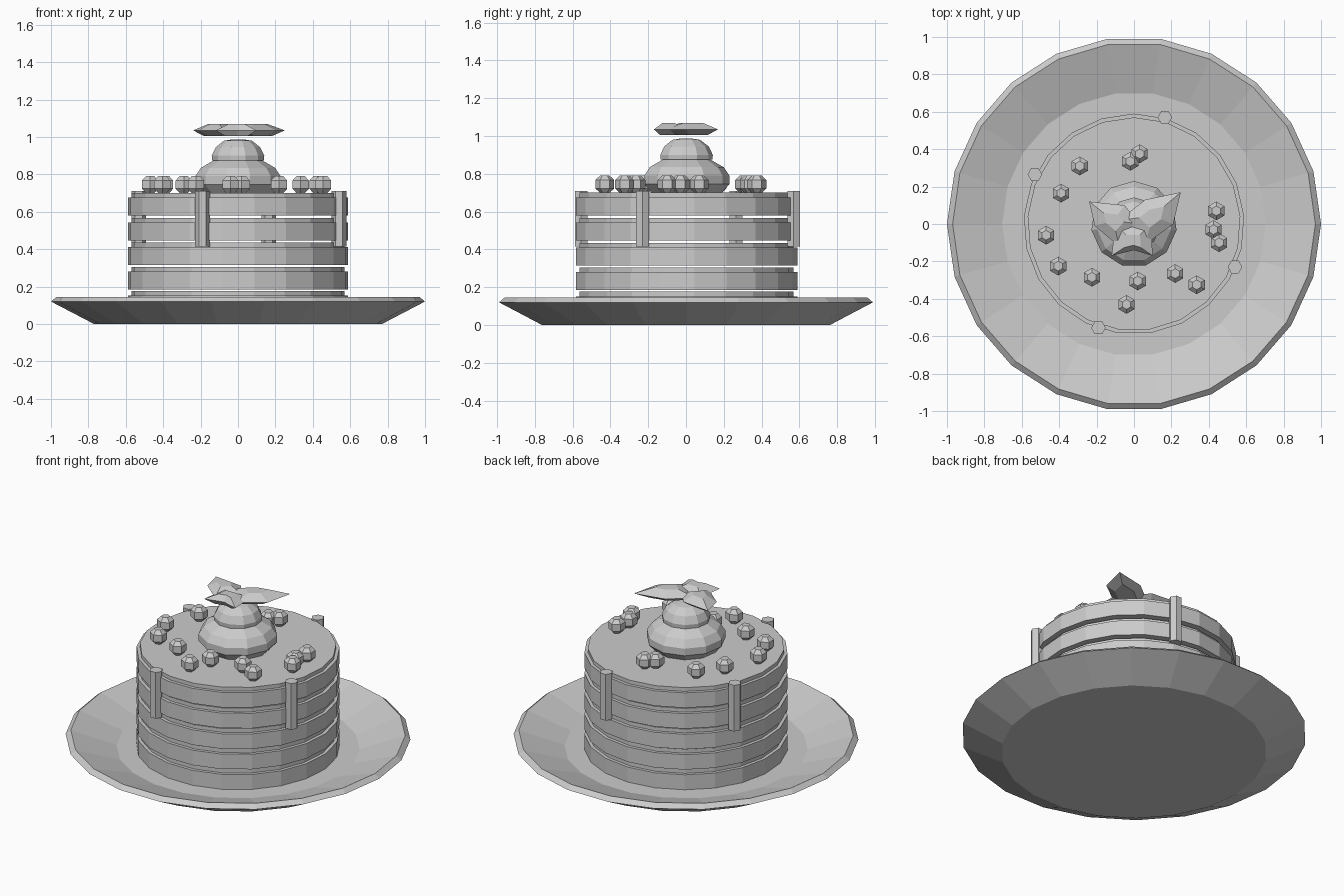
import bpy
from math import sin, cos, pi

cube = bpy.data.objects.get("Cube")
if cube:
    bpy.data.objects.remove(cube, do_unlink=True)

grey = bpy.data.materials.new("plain_grey")
grey.use_nodes = True
COLOUR = (0.6, 0.6, 0.6, 1)
grey.diffuse_color = COLOUR
grey.node_tree.nodes["Principled BSDF"].inputs["Base Color"].default_value = COLOUR


def make(name, verts, faces, loc=(0, 0, 0)):
    mesh = bpy.data.meshes.new(name)
    mesh.from_pydata(verts, [], faces)
    mesh.materials.append(grey)
    obj = bpy.data.objects.new(name, mesh)
    obj.location = loc
    bpy.context.collection.objects.link(obj)
    return obj


def skin(name, rings, loc=(0, 0, 0)):
    """Bridge equal-sized rings from bottom to top and cap both ends."""
    n = len(rings[0])
    faces = [tuple(reversed(range(n)))]
    for k in range(len(rings) - 1):
        a, b = k * n, (k + 1) * n
        for i in range(n):
            j = (i + 1) % n
            faces.append((a + i, a + j, b + j, b + i))
    faces.append(tuple(range((len(rings) - 1) * n, len(rings) * n)))
    return make(name, [v for r in rings for v in r], faces, loc)


def lathe(name, profile, sides, start=0.0, loc=(0, 0, 0)):
    """Turn a (radius, height) profile into a faceted solid."""
    rings = [[(r * cos(start + 2 * pi * i / sides),
               r * sin(start + 2 * pi * i / sides), z)
              for i in range(sides)] for r, z in profile]
    return skin(name, rings, loc)


# Plate with sloped rim and sunken floor
lathe("plate", [(0.77, 0), (1, 0.12), (0.97, 0.145), (0.705, 0.055)], 22)

# Cake layers, each with a thin cream disc on top and an open gap between
for i, top in enumerate((0.176, 0.305, 0.435, 0.567, 0.70)):
    lathe(f"cake_layer_{i + 1}", [(0.59, top - 0.12), (0.59, top - 0.024)], 21, pi / 2)
    lathe(f"cream_disc_{i + 1}", [(0.57, top - 0.024), (0.57, top)], 21, pi / 2)

# Wafer sticks around the side
for i, (x, y) in enumerate([(0.165, 0.57), (-0.53, 0.265), (0.54, -0.23), (-0.19, -0.555)]):
    lathe(f"wafer_stick_{i + 1}", [(0.039, 0.415), (0.039, 0.71)], 6, 0, (x, y, 0))

# Berries scattered over the top
berries = [(-0.29, 0.31), (-0.02, 0.335), (0.03, 0.375), (-0.39, 0.165), (-0.47, -0.06),
           (-0.405, -0.225), (-0.225, -0.285), (-0.04, -0.43), (0.02, -0.305),
           (0.22, -0.265), (0.335, -0.325), (0.44, 0.07), (0.425, -0.03), (0.455, -0.10)]
for i, (x, y) in enumerate(berries):
    lathe(f"berry_{i + 1}", [(0.026, -0.045), (0.05, -0.022), (0.05, 0.022), (0.026, 0.045)],
          6, pi / 2, (x, y, 0.745))

# Two stacked cream dollops
lathe("lower_dollop", [(0.19, 0.70), (0.23, 0.745), (0.23, 0.79), (0.2, 0.835), (0.13, 0.875)],
      11, pi / 2)
lathe("upper_dollop", [(0.14, 0.875), (0.142, 0.9), (0.12, 0.945), (0.075, 0.98), (0.03, 0.987)],
      11, pi / 2)

# Garnish leaves floating above: thin faceted lenses
leaves = {
    "left_leaf": [(0.25, 0.17), (0.06, 0.13), (-0.08, 0.02), (0.06, -0.11), (0.21, 0.0)],
    "right_leaf": [(-0.24, 0.12), (-0.21, -0.01), (-0.08, -0.12), (0.03, 0.0), (-0.05, 0.1)],
    "front_leaf": [(-0.12, -0.17), (0, -0.14), (0.1, -0.17), (0.09, 0), (-0.1, 0)],
}
for name, outline in leaves.items():
    if name == "left_leaf":
        outline = outline[:]
    cx = sum(p[0] for p in outline) / len(outline)
    cy = sum(p[1] for p in outline) / len(outline)
    rings = [[(cx + (x - cx) * s, cy + (y - cy) * s, z) for x, y in outline]
             for s, z in ((0.55, 1.005), (1, 1.035), (0.4, 1.068))]
    leaf = skin(name, rings)
    # Wind all faces outward
    area = sum(a[0] * b[1] - b[0] * a[1] for a, b in zip(outline, outline[1:] + outline[:1]))
    if area < 0:
        leaf.data.flip_normals()
